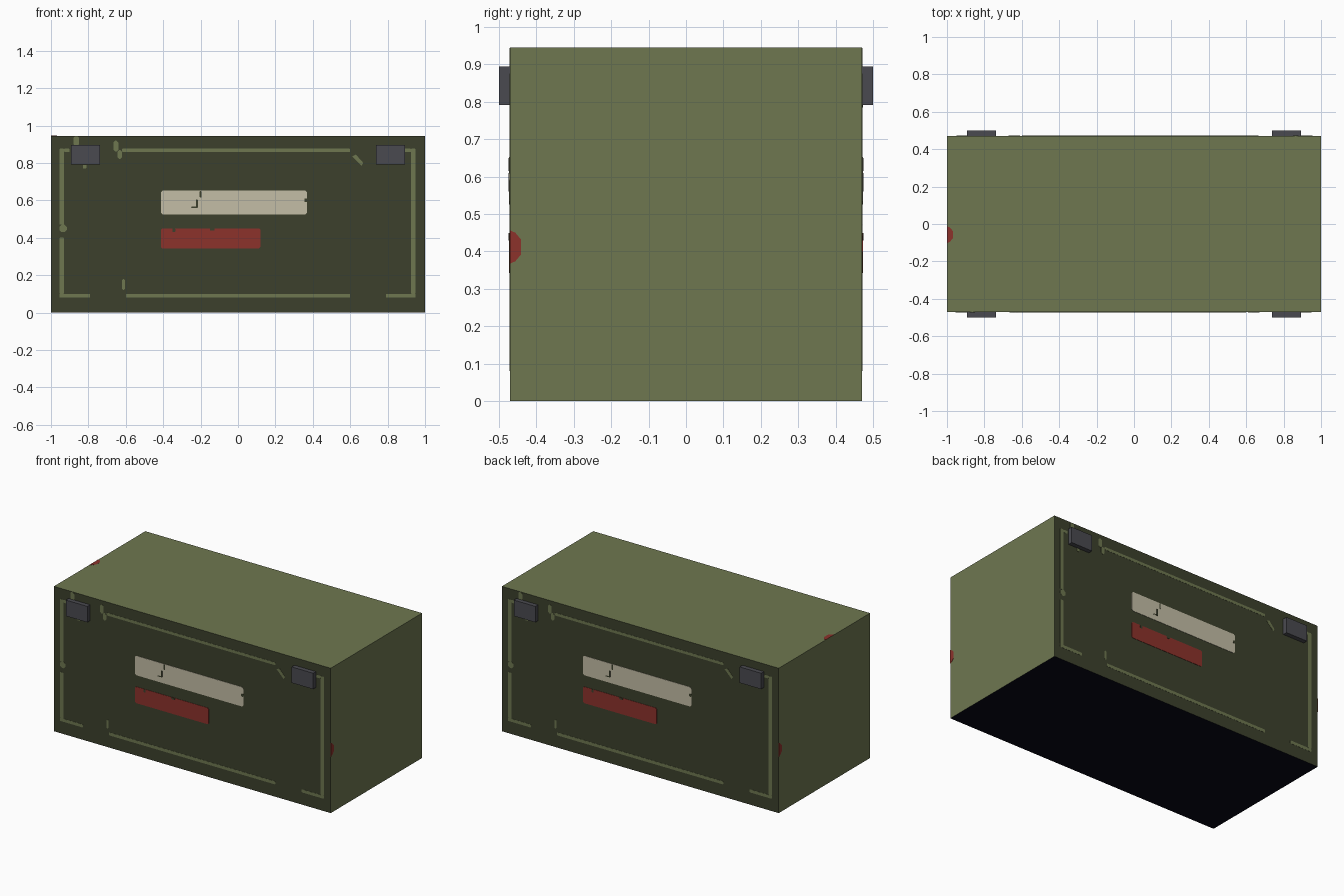
import bpy, bmesh, math
from mathutils import Matrix, Vector

if "Cube" in bpy.data.objects:
    bpy.data.objects.remove(bpy.data.objects["Cube"], do_unlink=True)

W, D, H = 0.999, 0.471, 0.945


def material(name, code):
    # sRGB hex to linear colour
    rgb = [int(code[i:i + 2], 16) / 255 for i in (0, 2, 4)]
    col = [c / 12.92 if c < 0.04 else ((c + 0.055) / 1.055) ** 2.4 for c in rgb] + [1]
    m = bpy.data.materials.new(name)
    m.use_nodes = True
    m.diffuse_color = col
    m.node_tree.nodes["Principled BSDF"].inputs["Base Color"].default_value = col
    return m


OLIVE = material("olive", "6e7750")
DARK = material("dark olive", "3c402c")
BASE = material("near black", "080816")
METAL = material("grey metal", "4a4a50")
CREAM = material("cream", "c4bda6")
RED = material("red", "8c322b")


def finish(name, bm, *mats):
    bmesh.ops.recalc_face_normals(bm, faces=bm.faces)
    mesh = bpy.data.meshes.new(name)
    bm.to_mesh(mesh)
    bm.free()
    for m in mats:
        mesh.materials.append(m)
    obj = bpy.data.objects.new(name, mesh)
    bpy.context.collection.objects.link(obj)
    return obj


def box_bmesh(size, centre):
    bm = bmesh.new()
    bmesh.ops.create_cube(bm, size=1)
    bmesh.ops.scale(bm, vec=size, verts=bm.verts)
    bmesh.ops.translate(bm, vec=centre, verts=bm.verts)
    return bm


def plates(name, outlines, mat, frame, thick):
    # thin solid plates from outlines in the frame's own plane
    bm = bmesh.new()
    for pts in outlines:
        low = [bm.verts.new(frame @ Vector((u, v, 0))) for u, v in pts]
        top = [bm.verts.new(frame @ Vector((u, v, thick))) for u, v in pts]
        bm.faces.new(low)
        bm.faces.new(top)
        for i in range(len(pts)):
            j = (i + 1) % len(pts)
            bm.faces.new((low[i], low[j], top[j], top[i]))
    return finish(name, bm, mat)


def rect(x0, x1, z0, z1, c=0.003):
    # rectangle with clipped corners
    return [(x0 + c, z0), (x1 - c, z0), (x1, z0 + c), (x1, z1 - c),
            (x1 - c, z1), (x0 + c, z1), (x0, z1 - c), (x0, z0 + c)]


def frame(origin, u, v, w):
    m = Matrix((u, v, w)).transposed().to_4x4()
    m.translation = origin
    return m


# Box body: olive, with dark long sides and a near-black underside
bm = box_bmesh((2 * W, 2 * D, H), (0, 0, H / 2))
bm.normal_update()
for f in bm.faces:
    f.material_index = 1 if abs(f.normal.y) > 0.5 else 2 if f.normal.z < -0.5 else 0
finish("crate_body", bm, OLIVE, DARK, BASE)

X, Y, Z = (1, 0, 0), (0, 1, 0), (0, 0, 1)
front = frame((0, -D, 0), X, Z, (0, -1, 0))
turn = Matrix.Rotation(math.pi, 4, "Z")

# Worn border line, in broken runs
border = [rect(-0.62, 0.6, 0.858, 0.876), rect(-0.6, 0.6, 0.08, 0.1),
          rect(-0.955, -0.79, 0.08, 0.1), rect(0.79, 0.95, 0.08, 0.1),
          rect(-0.955, -0.93, 0.1, 0.4), rect(-0.955, -0.93, 0.47, 0.876),
          rect(-0.955, -0.915, 0.43, 0.47, 0.012),
          rect(0.925, 0.95, 0.1, 0.876), rect(0.89, 0.925, 0.858, 0.876),
          rect(-0.93, -0.9, 0.858, 0.876)]
# Paint scuffs
scuffs = [rect(-0.665, -0.64, 0.86, 0.92, 0.01), rect(-0.645, -0.62, 0.82, 0.87, 0.01),
          rect(-0.88, -0.85, 0.89, 0.944, 0.01), rect(-0.83, -0.81, 0.77, 0.79),
          rect(-0.62, -0.605, 0.12, 0.18, 0.006),
          [(0.61, 0.835), (0.66, 0.785), (0.67, 0.8), (0.63, 0.845)]]
# Chips that show the dark side through the bars
chips = [rect(-0.205, -0.195, 0.615, 0.65), rect(-0.225, -0.215, 0.56, 0.605),
         rect(-0.25, -0.22, 0.56, 0.567), rect(-0.35, -0.335, 0.43, 0.45),
         rect(-0.15, -0.125, 0.438, 0.45), rect(0.355, 0.37, 0.59, 0.61)]

for side, m in (("front", front), ("back", turn @ front)):
    plates(side + "_border", border, OLIVE, m, 0.001)
    plates(side + "_scuffs", scuffs, OLIVE, m, 0.0015)
    plates(side + "_cream_bar", [rect(-0.413, 0.37, 0.525, 0.652, 0.01)], CREAM, m, 0.002)
    plates(side + "_red_bar", [rect(-0.413, 0.12, 0.343, 0.45, 0.008)], RED, m, 0.002)
    plates(side + "_chips", chips, DARK, m, 0.003)
    # Latches
    s = -1 if side == "front" else 1
    for hand, x in (("left", 0.815), ("right", -0.815)):
        finish(side + "_latch_" + hand,
               box_bmesh((0.155, 0.05, 0.104), (x, s * 0.475, 0.843)), METAL)

# Half-round red marks at the edges of the ends and the lid
mark = [[(0, -0.045), (0.015, -0.038), (0.03, -0.02), (0.03, 0.02), (0.015, 0.038), (0, 0.045)]]
end = frame((W, -D, 0.412), Y, Z, X)
plates("left_end_mark", mark, RED, end, 0.001)
plates("right_end_mark", mark, RED, turn @ end, 0.001)
plates("lid_mark", mark, RED, frame((-W, -0.057, H), X, Y, Z), 0.001)
